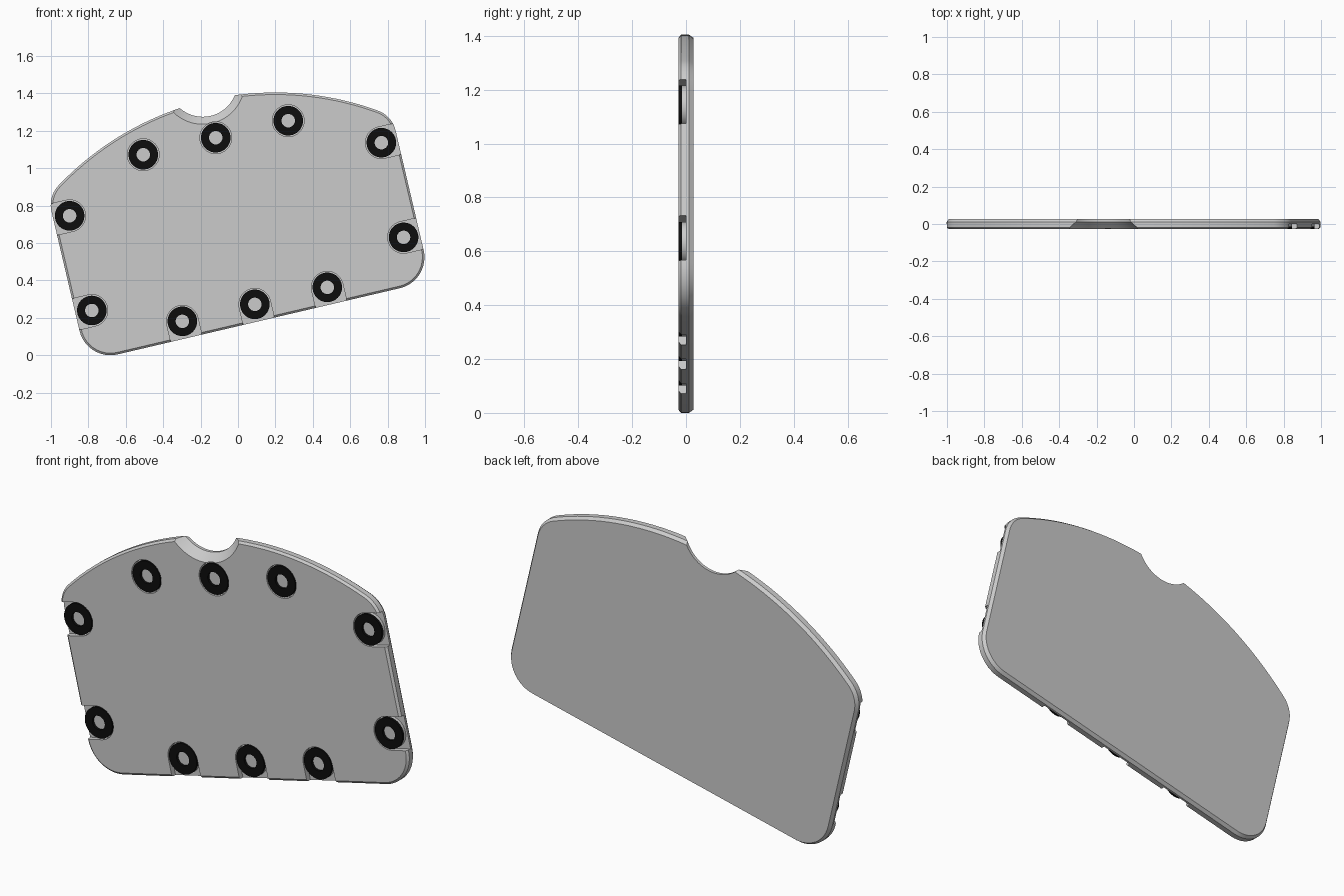
import bpy, bmesh
from math import sin, cos, pi, asin, sqrt, radians

if "Cube" in bpy.data.objects:
    bpy.data.objects.remove(bpy.data.objects["Cube"])

TILT = radians(13.2)
T = 0.028                      # half thickness


def world(u, v, y):
    """Plate coordinates (u along the base, v up) to tilted world space."""
    return (0.09 + u * cos(TILT) - v * sin(TILT), y,
            0.272 + u * sin(TILT) + v * cos(TILT))


def arc(cu, cv, r, a0, a1, n):
    return [(cu + r * cos(a0 + (a1 - a0) * i / n),
             cv + r * sin(a0 + (a1 - a0) * i / n)) for i in range(n + 1)]


def circle(cu, cv, r, n=48):
    return arc(cu, cv, r, 0, 2 * pi, n)[:-1]


def loft(name, groups, closed=False):
    """Each group is a list of (outline, y) sections skinned into one shell."""
    bm = bmesh.new()
    for sections in groups:
        rows = [[bm.verts.new(world(u, v, y)) for u, v in o] for o, y in sections]
        pairs = list(zip(rows, rows[1:]))
        if closed:
            pairs.append((rows[-1], rows[0]))
        else:
            bm.faces.new(rows[0])
            bm.faces.new(rows[-1])
        for a, b in pairs:
            for i in range(len(a)):
                j = (i + 1) % len(a)
                bm.faces.new((a[i], a[j], b[j], b[i]))
    bmesh.ops.recalc_face_normals(bm, faces=bm.faces)
    me = bpy.data.meshes.new(name)
    bm.to_mesh(me)
    bm.free()
    ob = bpy.data.objects.new(name, me)
    bpy.context.collection.objects.link(ob)
    return ob


def smooth(ob):
    bpy.ops.object.select_all(action='DESELECT')
    ob.select_set(True)
    bpy.context.view_layer.objects.active = ob
    bpy.ops.object.shade_smooth_by_angle(angle=radians(30))


def outline(d):
    """Plate outline inset by d: straight base and sides, arched top."""
    w, base, rb, rt, R, cv = 0.945 - d, -0.093 + d, 0.17 - d, 0.15 - d, 1.6 - d, -0.48
    fu = w - rt
    fv = cv + sqrt((R - rt) ** 2 - fu ** 2)
    a = pi / 2 - asin(fu / (R - rt))
    right = arc(w - rb, base + rb, rb, -pi / 2, 0, 12)
    right += arc(fu, fv, rt, 0, a, 10)
    top = arc(0, cv, R, a, pi - a, 40)[1:-1]
    left = [(-u, v) for u, v in reversed(right)]
    return right + top + left


def slot(cu, cv, direction, r=0.085, reach=0.2):
    """Round pocket that runs out through the edge in the given direction."""
    pts = arc(cu, cv, r, direction + pi / 2, direction + 3 * pi / 2, 24)
    du, dv = reach * cos(direction), reach * sin(direction)
    return pts + [(pts[-1][0] + du, pts[-1][1] + dv), (pts[0][0] + du, pts[0][1] + dv)]


# plate with chamfered front and back rims
plate = loft("plate", [[(outline(0.011), -T), (outline(0), -T + 0.01),
                        (outline(0), 0.011), (outline(0.012), T)]])

# foot positions: base row, top row, sides
base_feet = [(u, 0.0) for u in (-0.398, 0, 0.398)]
top_feet = [(u, 0.915) for u in (-0.398, 0, 0.398)]
side_feet = [(s * 0.856, v) for s in (-1, 1) for v in (0.167, 0.687)]

# pockets and flared finger notch
pockets = [slot(u, v, -pi / 2) for u, v in base_feet]
pockets += [slot(u, v, 0 if u > 0 else pi) for u, v in side_feet]
pockets += [circle(u, v, 0.085) for u, v in top_feet]
cutters = [
    loft("pocket_cutter", [[(p, -0.06), (p, 0.0)] for p in pockets]),
    loft("notch_cutter", [[(circle(0, 1.22, r, 96), y) for r, y in
                           ((0.237, -0.04), (0.185, 0.012), (0.185, 0.05))]]),
]
bpy.context.view_layer.objects.active = plate
for c in cutters:
    c.hide_render = True
    m = plate.modifiers.new("cut", 'BOOLEAN')
    m.operation, m.solver, m.object = 'DIFFERENCE', 'EXACT', c
    bpy.ops.object.modifier_apply(modifier=m.name)
    bpy.data.objects.remove(c)
smooth(plate)

# grey foot pads with black rings on top
black = bpy.data.materials.new("black_rubber")
black.diffuse_color = (0.004, 0.004, 0.004, 1)
black.use_nodes = True
black.node_tree.nodes["Principled BSDF"].inputs["Base Color"].default_value = black.diffuse_color
for i, (u, v) in enumerate(base_feet + side_feet + top_feet):
    o, h = circle(u, v, 0.079), circle(u, v, 0.036)
    smooth(loft(f"foot_pad_{i}", [[(o, 0.0), (o, -0.014)]]))
    ring = loft(f"foot_ring_{i}", [[(o, -0.014), (o, -T), (h, -T), (h, -0.014)]], closed=True)
    ring.data.materials.append(black)
    smooth(ring)
